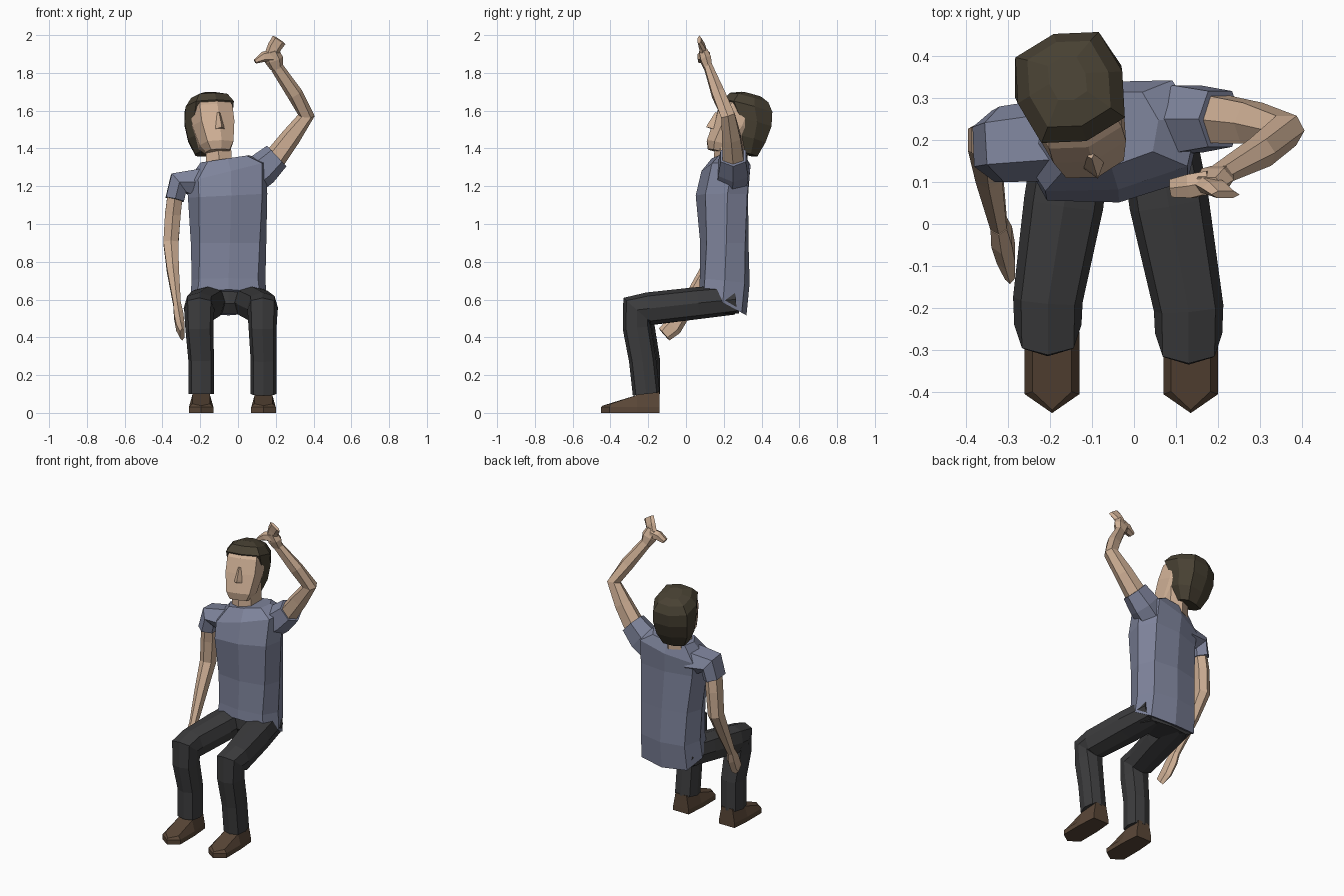
import bpy, bmesh
from math import cos, sin, pi, radians, copysign
from mathutils import Vector, Matrix

if "Cube" in bpy.data.objects:
    bpy.data.objects.remove(bpy.data.objects["Cube"])


def material(name, rgb):
    m = bpy.data.materials.new(name)
    m.diffuse_color = (*rgb, 1)
    m.use_nodes = True
    m.node_tree.nodes["Principled BSDF"].inputs["Base Color"].default_value = m.diffuse_color
    return m


SKIN = material("skin", (0.62, 0.43, 0.30))
SHIRT = material("shirt_cloth", (0.21, 0.23, 0.33))
TROUSERS = material("dark_cloth", (0.045, 0.045, 0.047))
HAIR = material("dark_hair", (0.065, 0.053, 0.033))
LEATHER = material("leather", (0.10, 0.062, 0.038))


def skin(name, rings, mat, matrix=None):
    """Join equal-length rings of points into a closed flat-shaded body."""
    bm = bmesh.new()
    vs = [[bm.verts.new(p) for p in r] for r in rings]
    n = len(vs[0])
    for r0, r1 in zip(vs, vs[1:]):
        for i in range(n):
            j = (i + 1) % n
            bm.faces.new((r0[i], r0[j], r1[j], r1[i]))
    bm.faces.new(vs[0][::-1])
    bm.faces.new(vs[-1])
    bmesh.ops.recalc_face_normals(bm, faces=bm.faces)
    me = bpy.data.meshes.new(name)
    bm.to_mesh(me)
    bm.free()
    me.materials.append(mat)
    ob = bpy.data.objects.new(name, me)
    bpy.context.collection.objects.link(ob)
    if matrix:
        ob.matrix_world = matrix
    return ob


def unit_ring(n, power):
    pts = []
    for i in range(n):
        a = 2 * pi * i / n - pi / 2
        c, s = cos(a), sin(a)
        pts.append((copysign(abs(c) ** power, c), copysign(abs(s) ** power, s)))
    return pts


def stack(name, rows, mat, n=8, power=0.65, matrix=None):
    """Level rings: x, y, z, rx, ry, then optional slope x, slope y, yaw degrees."""
    rings = []
    for row in rows:
        x, y, z, rx, ry, sx, sy, yaw = (tuple(row) + (0, 0, 0))[:8]
        c, s = cos(radians(yaw)), sin(radians(yaw))
        ring = []
        for u, v in unit_ring(n, power):
            dx, dy = u * rx * c - v * ry * s, u * rx * s + v * ry * c
            ring.append((x + dx, y + dy, z + sx * dx + sy * dy))
        rings.append(ring)
    return skin(name, rings, mat, matrix)


def tube(name, rows, mat, n=6, ref=(1, 0, 0), power=0.85):
    """Rings across a path: x, y, z, half width along ref, half width across it."""
    pts = [Vector(r[:3]) for r in rows]
    rings = []
    for i, (p, r) in enumerate(zip(pts, rows)):
        t = Vector()
        if i:
            t += (p - pts[i - 1]).normalized()
        if i < len(pts) - 1:
            t += (pts[i + 1] - p).normalized()
        t.normalize()
        u = Vector(ref)
        u = (u - t * u.dot(t)).normalized()
        v = t.cross(u)
        rings.append([p + u * a * r[3] + v * b * r[4] for a, b in unit_ring(n, power)])
    return skin(name, rings, mat)


# Shirt body, with the hem dipping at the back and the right shoulder raised
stack("shirt_body", [
    (-.05, .195, .585, .205, .125, 0, -.55, 0),
    (-.05, .205, .70, .195, .132, 0, -.1, 0),
    (-.05, .203, .90, .200, .128, 0, 0, 3),
    (-.055, .19, .1 + 1.05, .212, .14, .05, 0, 8),
    (-.06, .21, 1.275, .215, .13, .25, 0, 10),
    (-.07, .225, 1.345, .13, .09, .15, 0, 10)], SHIRT)

# Sleeves
tube("lowered_sleeve", [(-.19, .20, 1.21, .09, .10), (-.315, .19, 1.215, .07, .09),
                        (-.335, .185, 1.13, .055, .085)], SHIRT, ref=(0.8, 0, -.6))
tube("raised_sleeve", [(.04, .24, 1.22, .09, .09), (.13, .25, 1.29, .09, .09),
                       (.205, .25, 1.36, .075, .075)], SHIRT, ref=(0, 1, 0))

# Lowered arm and hand
tube("lowered_arm", [(-.33, .19, 1.18, .045, .06), (-.345, .20, 1.05, .047, .055),
                     (-.355, .20, .90, .045, .05), (-.345, .12, .76, .036, .043),
                     (-.322, .0, .57, .022, .03)], SKIN)
tube("lowered_hand", [(-.322, .0, .575, .022, .03), (-.315, -.03, .52, .028, .048),
                      (-.305, -.07, .455, .025, .05), (-.295, -.115, .415, .014, .042)], SKIN)

# Raised arm and hand
tube("raised_arm", [(.19, .25, 1.34, .065, .06), (.28, .24, 1.46, .055, .052),
                    (.362, .222, 1.575, .042, .044), (.30, .17, 1.69, .038, .042),
                    (.205, .118, 1.83, .024, .034)], SKIN, ref=(0, 1, 0))
tube("raised_palm", [(.205, .118, 1.825, .024, .034), (.19, .105, 1.87, .032, .05),
                     (.175, .09, 1.915, .025, .04)], SKIN, ref=(0, 1, 0))
tube("curled_fingers", [(.18, .10, 1.89, .03, .036), (.135, .09, 1.885, .032, .027),
                        (.09, .085, 1.86, .024, .012)], SKIN, ref=(0, 1, 0))
tube("pointing_fingers", [(.175, .095, 1.895, .022, .035), (.195, .085, 1.94, .018, .038),
                          (.218, .07, 1.975, .010, .040)], SKIN, ref=(0, 1, 0))

# Neck
stack("neck", [(-.10, .235, 1.30, .075, .09), (-.105, .24, 1.47, .072, .085)], SKIN, n=6)

# Head, turned to its left and tilted back
HEAD = (Matrix.Translation((-.14, .285, 1.525)) @ Matrix.Rotation(radians(17), 4, 'Z')
        @ Matrix.Rotation(radians(-15), 4, 'X'))
stack("head", [(0, -.07, -.168, .065, .065), (0, -.05, -.125, .09, .105),
               (0, -.02, -.01, .113, .125), (0, -.01, .08, .113, .122),
               (0, .01, .14, .095, .095)], SKIN, matrix=HEAD)
stack("hair", [(0, .075, -.14, .08, .055), (0, .06, -.06, .118, .092),
               (0, .05, .03, .132, .113), (0, .015, .105, .130, .138),
               (0, .012, .15, .098, .108), (0, .02, .172, .045, .055)], HAIR, matrix=HEAD)
stack("nose", [(0, -.14, -.06, .026, .036), (0, -.14, -.045, .024, .034),
               (0, -.14, .03, .008, .008)], SKIN, n=4, power=1, matrix=HEAD)

# Trouser seat
stack("trouser_seat", [(-.05, .20, .525, .165, .08), (-.05, .185, .58, .195, .10),
                       (-.05, .19, .67, .18, .10)], TROUSERS)

# Legs and shoes
SOLE = [(-.055, -.14), (.055, -.14), (.065, -.26), (.065, -.405),
        (0, -.45), (-.065, -.405), (-.065, -.26)]
TOP = {-.14: .115, -.26: .095, -.405: .048, -.45: .038}
for side, hip, knee, foot, shift in (("right", -.14, -.205, -.195, .01),
                                     ("left", .05, .13, .135, -.01)):
    mid = hip + (knee - hip) * .42
    tube(side + "_trouser_leg", [
        (hip, .25, .60, .09, .08), (mid, .05, .58, .095, .085),
        (knee, -.19 + shift, .552, .083, .086), (knee, -.25 + shift, .545, .080, .096),
        (knee, -.25 + shift, .45, .074, .075), (foot, -.22 + shift, .28, .068, .072),
        (foot, -.21, .10, .068, .072)], TROUSERS, n=8, power=0.75)
    skin(side + "_shoe", [
        [(foot + x, y, 0) for x, y in SOLE],
        [(foot + x, y, .03) for x, y in SOLE],
        [(foot + x * .72, y * .97 - .006, TOP[y]) for x, y in SOLE]], LEATHER)
